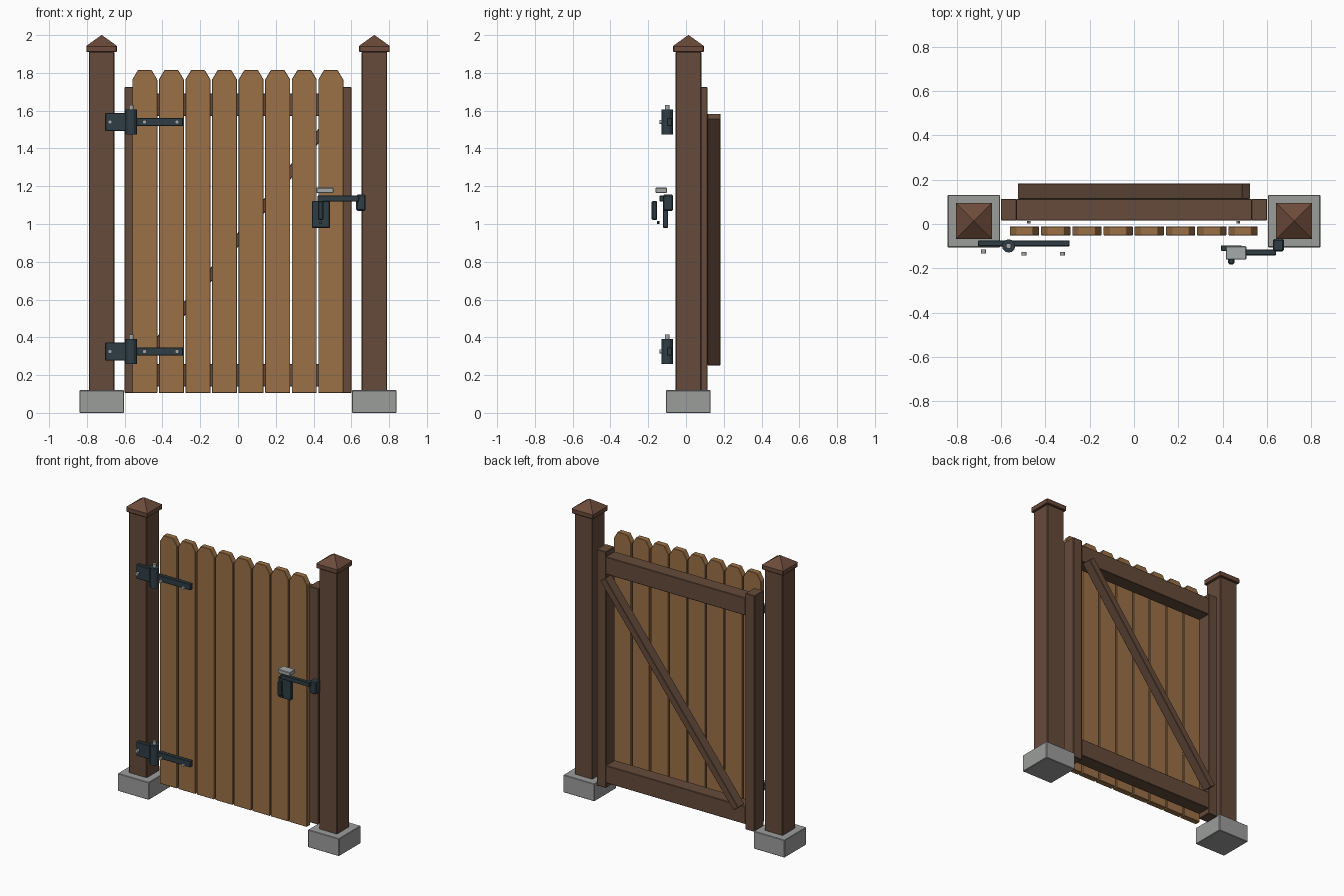
import bpy, bmesh, math
from mathutils import Matrix, Vector

cube = bpy.data.objects.get("Cube")
if cube:
    bpy.data.objects.remove(cube, do_unlink=True)


def material(name, rgb):
    m = bpy.data.materials.new(name)
    m.use_nodes = True
    m.diffuse_color = (*rgb, 1)
    m.node_tree.nodes["Principled BSDF"].inputs["Base Color"].default_value = (*rgb, 1)
    return m


BROWN = material("dark brown wood", (0.13, 0.07, 0.043))
CAP = material("red brown wood", (0.15, 0.07, 0.043))
TAN = material("tan wood", (0.33, 0.165, 0.062))
IRON = material("black iron", (0.028, 0.048, 0.06))
STEEL = material("pale steel", (0.38, 0.4, 0.4))
CONCRETE = material("concrete", (0.33, 0.34, 0.33))


def finish(name, bm, mat, bevel=0.0):
    bmesh.ops.recalc_face_normals(bm, faces=bm.faces)
    me = bpy.data.meshes.new(name)
    bm.to_mesh(me)
    bm.free()
    me.materials.append(mat)
    ob = bpy.data.objects.new(name, me)
    bpy.context.scene.collection.objects.link(ob)
    if bevel:
        mod = ob.modifiers.new("edges", "BEVEL")
        mod.width = bevel
        mod.segments = 1
    return ob


def box(name, xs, ys, zs, mat, bevel=0.003):
    """Box from its x, y and z ranges."""
    bm = bmesh.new()
    bmesh.ops.create_cube(bm, size=1)
    for v in bm.verts:
        v.co = Vector([(r[0] + r[1]) / 2 + c * (r[1] - r[0])
                       for r, c in zip((xs, ys, zs), v.co)])
    return finish(name, bm, mat, bevel)


def rod(name, centre, radius, length, axis, mat, sides=12):
    bm = bmesh.new()
    bmesh.ops.create_cone(bm, cap_ends=True, segments=sides, radius1=radius,
                          radius2=radius, depth=length)
    turn = Matrix.Rotation(math.pi / 2, 4, "X") if axis == "y" else Matrix()
    bm.transform(Matrix.Translation(centre) @ turn)
    return finish(name, bm, mat)


# Posts with footings and pyramid caps
PY = 0.013
for side, s in (("right", -1), ("left", 1)):
    cx = s * 0.722

    def around(half):
        return (cx - half, cx + half), (PY - half, PY + half)

    box(side + "_footing", *around(0.118), (0, 0.12), CONCRETE)
    box(side + "_post", *around(0.068), (0.005, 1.912), BROWN, 0.004)
    box(side + "_cap_slab", *around(0.081), (1.91, 1.945), CAP, 0.004)
    bm = bmesh.new()
    bmesh.ops.create_cone(bm, cap_ends=True, segments=4, radius1=0.081 * math.sqrt(2),
                          radius2=0.002, depth=0.057)
    bm.transform(Matrix.Translation((cx, PY, 1.9715)) @ Matrix.Rotation(math.pi / 4, 4, "Z"))
    finish(side + "_cap_pyramid", bm, CAP)

    # Gate frame uprights
    box(side + "_stile", sorted((s * 0.528, s * 0.6)), (0.016, 0.113), (0.105, 1.725), BROWN)

# Frame rails
for name, z in (("bottom_rail", 0.2), ("top_rail", 1.632)):
    box(name, (-0.53, 0.53), (0.016, 0.113), (z - 0.06, z + 0.06), BROWN)
    for x in (-0.475, 0.47):
        rod(name + "_screw", (x, 0.008, z), 0.008, 0.01, "y", STEEL, 8)

# Diagonal brace across the back
brace = box("diagonal_brace", (-0.826, 0.826), (-0.035, 0.035), (-0.0235, 0.0235), BROWN)
brace.location = (0, 0.148, 0.917)
brace.rotation_euler = (0, -math.radians(52.2), 0)

# Pickets with clipped tops
outline = [(-0.066, 0.105), (0.066, 0.105), (0.066, 1.765),
           (0.036, 1.815), (-0.036, 1.815), (-0.066, 1.765)]
for i in range(8):
    cx = -0.4935 + i * 0.1407
    bm = bmesh.new()
    face = bm.faces.new([bm.verts.new((cx + x, -0.051, z)) for x, z in outline])
    new = bmesh.ops.extrude_face_region(bm, geom=[face])["geom"]
    bmesh.ops.translate(bm, vec=(0, 0.04, 0),
                        verts=[g for g in new if isinstance(g, bmesh.types.BMVert)])
    finish("picket", bm, TAN, 0.002)

# Strap hinges
for name, z in (("lower_hinge", 0.325), ("upper_hinge", 1.54)):
    box(name + "_plate", (-0.703, -0.58), (-0.101, -0.074), (z - 0.048, z + 0.048), IRON)
    box(name + "_strap", (-0.555, -0.29), (-0.101, -0.074), (z - 0.021, z + 0.021), IRON)
    rod(name + "_barrel", (-0.565, -0.099, z), 0.03, 0.134, "z", IRON)
    rod(name + "_pin", (-0.565, -0.099, z + 0.077), 0.012, 0.024, "z", STEEL)
    rod(name + "_screw", (-0.678, -0.123, z), 0.011, 0.018, "y", STEEL)
    for x in (-0.495, -0.323):
        rod(name + "_screw", (x, -0.134, z), 0.011, 0.014, "y", STEEL)

# Latch
box("latch_plate", (0.392, 0.486), (-0.122, -0.096), (0.98, 1.122), IRON)
box("latch_bar", (0.42, 0.64), (-0.141, -0.115), (1.12, 1.15), IRON)
box("latch_keeper", (0.626, 0.676), (-0.123, -0.068), (1.07, 1.155), IRON, 0.006)
box("latch_handle", (0.424, 0.452), (-0.182, -0.153), (1.02, 1.122), IRON, 0.006)
box("latch_thumb_plate", (0.414, 0.506), (-0.161, -0.1), (1.165, 1.192), STEEL)
rod("latch_screw", (0.438, -0.147, 1.007), 0.008, 0.012, "y", IRON, 8)
